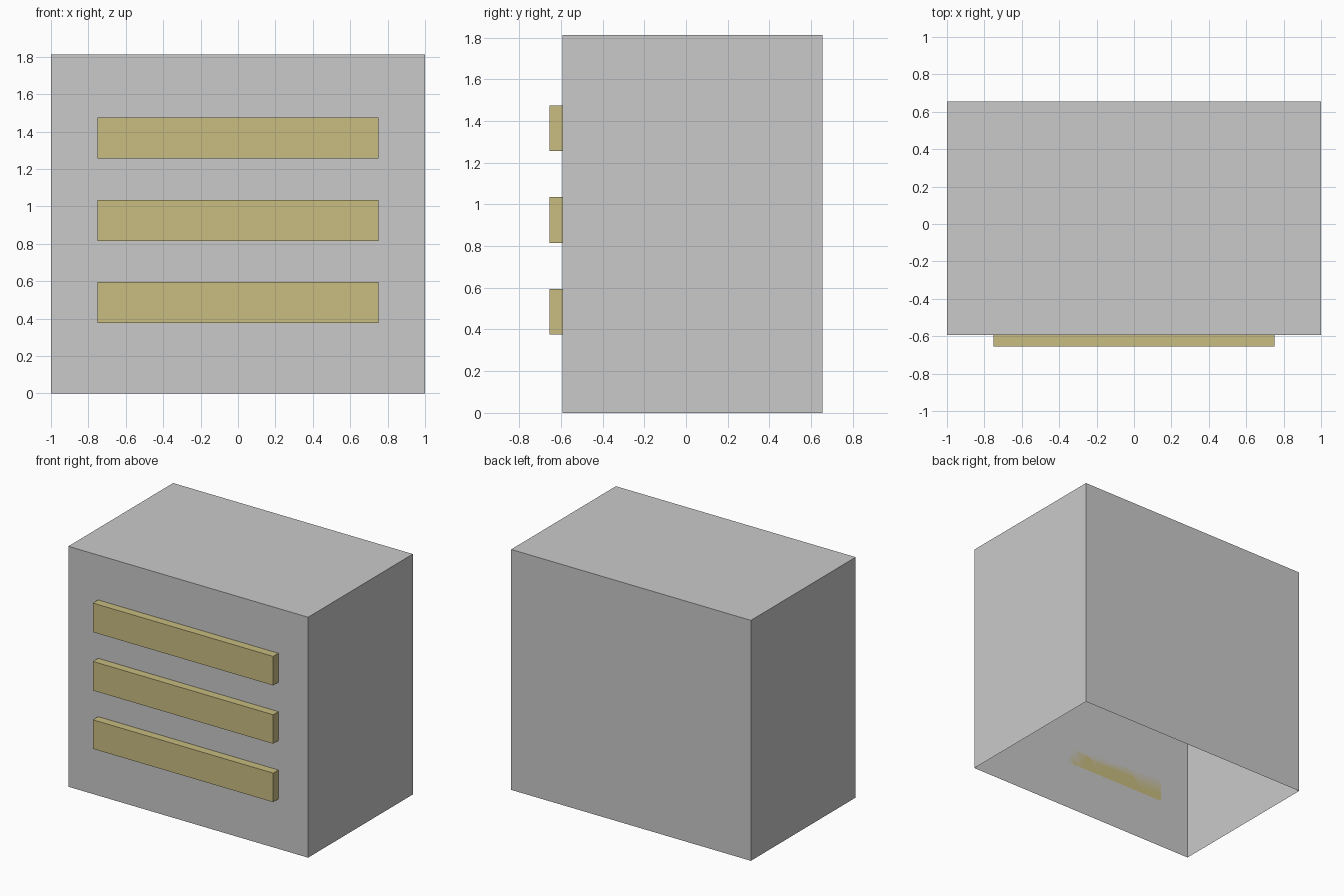
import bpy, bmesh

if "Cube" in bpy.data.objects:
    bpy.data.objects.remove(bpy.data.objects["Cube"])


def material(name, rgb):
    m = bpy.data.materials.new(name)
    m.diffuse_color = (*rgb, 1.0)
    m.use_nodes = True
    m.node_tree.nodes["Principled BSDF"].inputs["Base Color"].default_value = m.diffuse_color
    return m


grey = material("light_grey", (0.59, 0.59, 0.59))
tan = material("pale_yellow", (0.58, 0.505, 0.218))


def box(name, lo, hi, mat, open_bottom=False):
    bm = bmesh.new()
    bmesh.ops.create_cube(bm, size=1.0)
    for v in bm.verts:
        v.co = [lo[i] if v.co[i] < 0 else hi[i] for i in range(3)]
    bm.normal_update()
    if open_bottom:
        bottom = [f for f in bm.faces if f.normal.z < -0.5]
        bmesh.ops.delete(bm, geom=bottom, context='FACES_ONLY')
    me = bpy.data.meshes.new(name)
    bm.to_mesh(me)
    bm.free()
    me.materials.append(mat)
    ob = bpy.data.objects.new(name, me)
    bpy.context.collection.objects.link(ob)
    return ob


FRONT = -0.593

# Hollow cabinet shell, open underneath
box("cabinet_body", (-1, FRONT, 0), (1, 0.655, 1.813), grey, open_bottom=True)

# Three horizontal slats on the front
for i in range(3):
    z = 0.376 + 0.44 * i
    box(f"front_slat_{i + 1}", (-0.752, -0.655, z), (0.752, FRONT, z + 0.219), tan)
